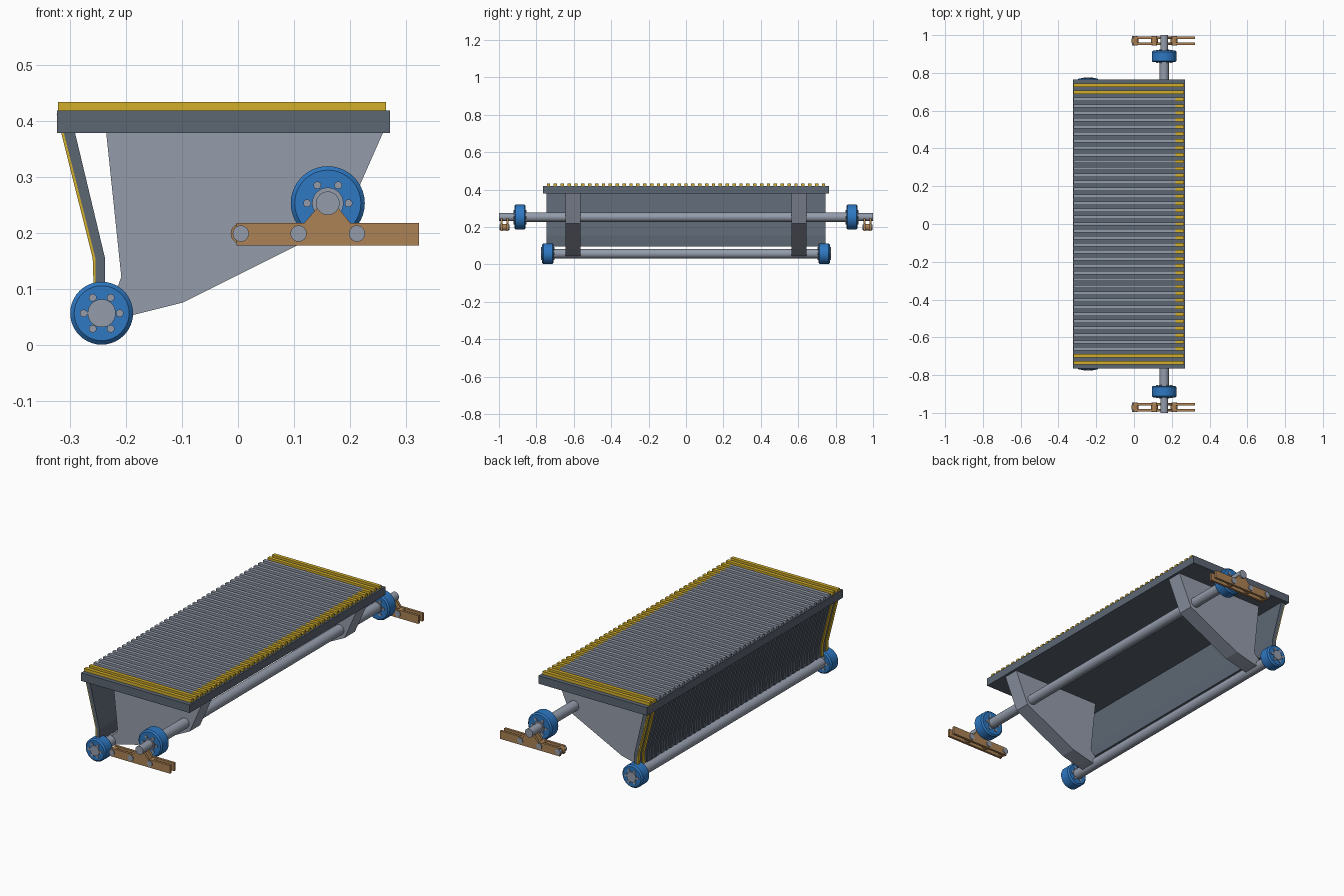
import bpy, bmesh, math
from mathutils import Matrix

if "Cube" in bpy.data.objects:
    bpy.data.objects.remove(bpy.data.objects["Cube"])


def material(name, srgb):
    rgba = [((c + 0.055) / 1.055) ** 2.4 for c in srgb] + [1]
    mat = bpy.data.materials.new(name)
    mat.use_nodes = True
    mat.diffuse_color = rgba
    mat.node_tree.nodes["Principled BSDF"].inputs["Base Color"].default_value = rgba
    return mat


DARK = material("dark grey", (0.36, 0.40, 0.45))
LIGHT = material("light grey", (0.58, 0.61, 0.67))
YELLOW = material("safety yellow", (0.82, 0.68, 0.17))
BLUE = material("wheel blue", (0.18, 0.47, 0.76))
BROWN = material("chain bronze", (0.67, 0.51, 0.33))


def finish(name, bm, mat, smooth=False):
    bmesh.ops.recalc_face_normals(bm, faces=bm.faces)
    mesh = bpy.data.meshes.new(name)
    bm.to_mesh(mesh)
    bm.free()
    mesh.materials.append(mat)
    obj = bpy.data.objects.new(name, mesh)
    bpy.context.collection.objects.link(obj)
    if smooth:
        bpy.ops.object.select_all(action='DESELECT')
        obj.select_set(True)
        bpy.context.view_layer.objects.active = obj
        bpy.ops.object.shade_smooth_by_angle(angle=math.radians(30))
    return obj


def add_prism(bm, outline, y, width):
    """Extrude an x-z outline along y, centred on y."""
    rings = [[bm.verts.new((x, y + s * width / 2, z)) for x, z in outline] for s in (-1, 1)]
    for ring in rings:
        bm.faces.new(ring)
    for i in range(len(outline)):
        j = (i + 1) % len(outline)
        bm.faces.new((rings[0][i], rings[0][j], rings[1][j], rings[1][i]))


def prisms(name, outline, centres, width, mat):
    bm = bmesh.new()
    for y in centres:
        add_prism(bm, outline, y, width)
    return finish(name, bm, mat)


def rect(x0, x1, z0, z1):
    return [(x0, z0), (x1, z0), (x1, z1), (x0, z1)]


def add_rod(bm, x, z, y0, y1, radius, sides=32):
    turn = Matrix.Translation((x, (y0 + y1) / 2, z)) @ Matrix.Rotation(math.pi / 2, 4, 'X')
    bmesh.ops.create_cone(bm, cap_ends=True, segments=sides, radius1=radius, radius2=radius,
                          depth=abs(y1 - y0), matrix=turn)


def rod(name, x, z, y0, y1, radius, mat):
    bm = bmesh.new()
    add_rod(bm, x, z, y0, y1, radius)
    return finish(name, bm, mat, True)


def wheel(name, x, z, y0, y1, radius, bolt_ring, hub):
    # tyre with chamfered rims
    side = 1 if y1 > y0 else -1
    bm = bmesh.new()
    add_rod(bm, x, z, y0, y1, radius, 40)
    rims = [e for e in bm.edges if any(len(f.verts) > 4 for f in e.link_faces)]
    bmesh.ops.bevel(bm, geom=rims, offset=0.007, segments=1, affect='EDGES')
    finish(name + "_tyre", bm, BLUE, True)
    # hub plates and bolt heads on both faces
    bm = bmesh.new()
    add_rod(bm, x, z, y0 - side * 0.005, y1 + side * 0.005, hub)
    for i in range(6):
        a = i * math.pi / 3
        add_rod(bm, x + bolt_ring * math.cos(a), z + bolt_ring * math.sin(a),
                y0 - side * 0.004, y1 + side * 0.004, 0.007, 10)
    finish(name + "_hub", bm, LIGHT, True)


# Tread deck
prisms("tread_deck", rect(-0.323, 0.271, 0.378, 0.418), [0], 1.53, DARK)

# Cleats on tread: yellow at both sides and along the nose edge
pitch = 0.03675
rows = [i * pitch for i in range(-20, 21)]
edge_rows = [y for y in rows if abs(y) > 18.5 * pitch]
inner_rows = [y for y in rows if abs(y) < 18.5 * pitch]
cleat = 0.018
prisms("tread_cleats", rect(-0.321, 0.22, 0.417, 0.433), inner_rows, cleat, LIGHT)
prisms("tread_nose_cleats", rect(0.22, 0.264, 0.417, 0.433), inner_rows, cleat, YELLOW)
prisms("tread_side_cleats", rect(-0.321, 0.264, 0.417, 0.433), edge_rows, cleat, YELLOW)

# Riser plate and its cleats
prisms("riser_plate", [(-0.312, 0.385), (-0.292, 0.385), (-0.237, 0.155), (-0.237, 0.095),
                       (-0.254, 0.095), (-0.254, 0.155)], [0], 1.49, DARK)
riser_cleat = [(-0.3235, 0.412), (-0.311, 0.385), (-0.253, 0.155), (-0.253, 0.095),
               (-0.257, 0.095), (-0.259, 0.155)]
prisms("riser_cleats", riser_cleat, inner_rows, cleat, DARK)
prisms("riser_side_cleats", riser_cleat, edge_rows, cleat, YELLOW)

# Support brackets below the deck
prisms("support_brackets", [(-0.235, 0.38), (0.259, 0.38), (0.188, 0.219), (-0.098, 0.076),
                            (-0.19, 0.053), (-0.225, 0.045), (-0.25, 0.055), (-0.243, 0.08),
                            (-0.213, 0.108), (-0.208, 0.122)], [-0.605, 0.605], 0.08, LIGHT)

# Axles
AX, AZ, BX, BZ = 0.16, 0.253, -0.243, 0.057
rod("main_axle", AX, AZ, -0.86, 0.86, 0.025, LIGHT)
rod("lower_axle", BX, BZ, -0.72, 0.72, 0.025, LIGHT)

for label, s in (("left", 1), ("right", -1)):
    rear = "back" if s > 0 else "front"
    wheel(rear + "_main_wheel", AX, AZ, s * 0.857, s * 0.918, 0.066, 0.037, 0.028)
    wheel(rear + "_lower_wheel", BX, BZ, s * 0.708, s * 0.77, 0.056, 0.032, 0.025)
    rod(rear + "_axle_stub", AX, AZ, s * 0.9, s * 1.0, 0.021, LIGHT)

    # Chain link: twin plates, carrier, bushings and pins
    prisms(rear + "_chain_plates", rect(-0.003, 0.323, 0.178, 0.218),
           [s * 0.954, s * 0.986], 0.012, BROWN)
    prisms(rear + "_axle_carrier", [(0.118, 0.21), (0.2, 0.21), (0.2, 0.218), (0.177, 0.247),
                                    (0.143, 0.247), (0.118, 0.218)],
           [s * 0.954, s * 0.986], 0.012, BROWN)
    bushings, pins = bmesh.new(), bmesh.new()
    for x in (0.005, 0.108, 0.212):
        add_rod(bushings, x, 0.199, s * 0.958, s * 0.982, 0.018, 24)
        add_rod(pins, x, 0.199, s * 0.944, s * 0.996, 0.0145, 24)
    finish(rear + "_chain_bushings", bushings, BROWN, True)
    finish(rear + "_chain_pins", pins, LIGHT, True)
